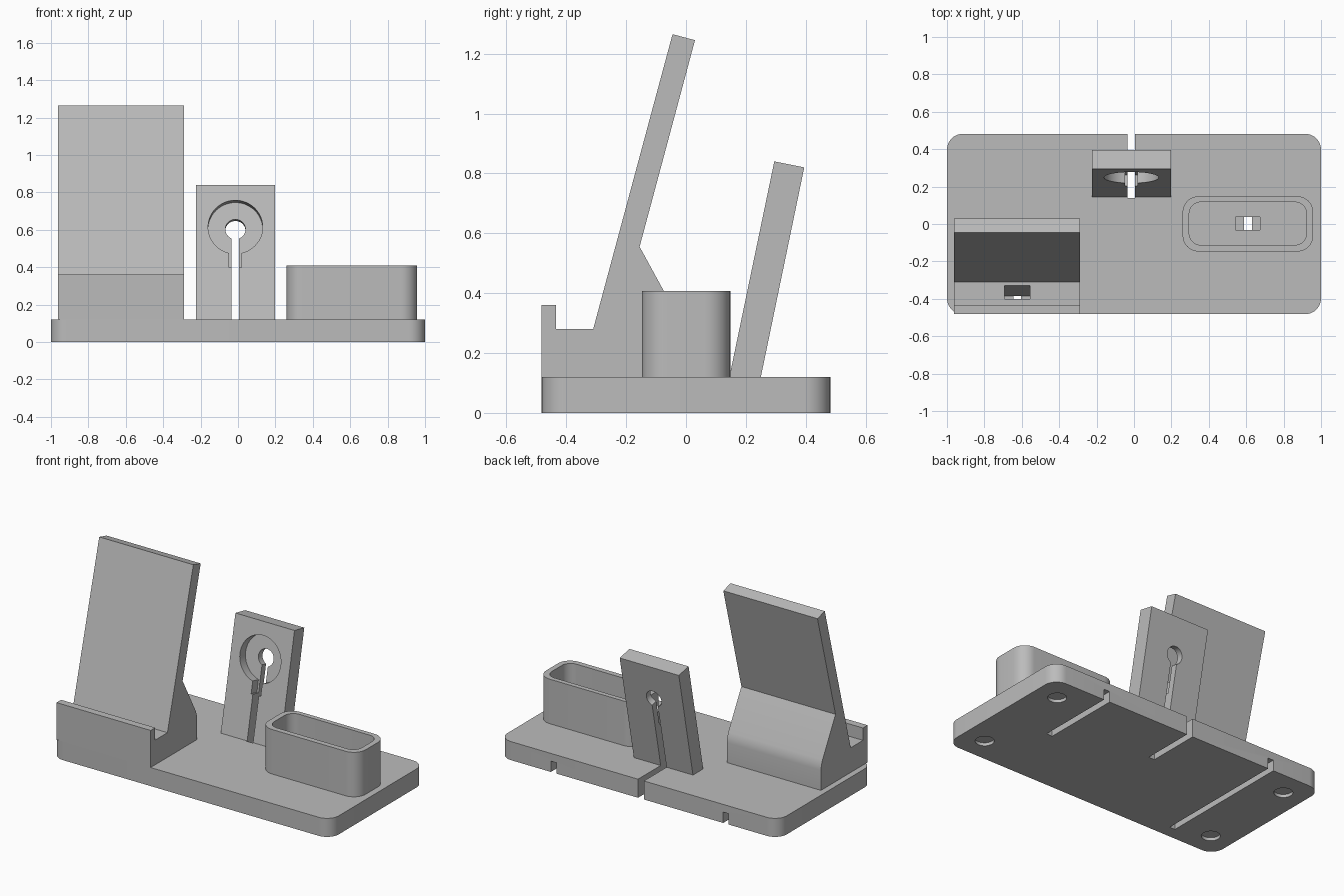
import bpy, bmesh, math
from mathutils import Matrix, Vector

if "Cube" in bpy.data.objects:
    bpy.data.objects.remove(bpy.data.objects["Cube"], do_unlink=True)

grey = bpy.data.materials.new("matte_grey")
grey.use_nodes = True
colour = (0.5, 0.5, 0.5, 1)
grey.diffuse_color = colour
grey.node_tree.nodes["Principled BSDF"].inputs["Base Color"].default_value = colour


def finish(name, bm):
    bmesh.ops.recalc_face_normals(bm, faces=bm.faces)
    mesh = bpy.data.meshes.new(name)
    bm.to_mesh(mesh)
    bm.free()
    mesh.materials.append(grey)
    obj = bpy.data.objects.new(name, mesh)
    bpy.context.collection.objects.link(obj)
    return obj


def block(name, x, y, z, radius=0, matrix=None):
    """Box from ranges, with optional rounded upright edges."""
    bm = bmesh.new()
    bmesh.ops.create_cube(bm, size=1)
    for v in bm.verts:
        v.co = Vector([r[0] if c < 0 else r[1] for c, r in zip(v.co, (x, y, z))])
    if radius:
        upright = [e for e in bm.edges
                   if abs(e.verts[0].co.z - e.verts[1].co.z) > 0.01]
        bmesh.ops.bevel(bm, geom=upright, offset=radius, segments=10,
                        profile=0.5, affect='EDGES')
    if matrix:
        bm.transform(matrix)
    return finish(name, bm)


def prism(name, profile, x0, x1):
    """Side profile (y, z) extruded across x."""
    bm = bmesh.new()
    face = bm.faces.new([bm.verts.new((x0, y, z)) for y, z in profile])
    new = bmesh.ops.extrude_face_region(bm, geom=[face])["geom"]
    bmesh.ops.translate(bm, vec=(x1 - x0, 0, 0),
                        verts=[v for v in new if isinstance(v, bmesh.types.BMVert)])
    return finish(name, bm)


def disc(name, radius, depth, matrix):
    bm = bmesh.new()
    bmesh.ops.create_cone(bm, cap_ends=True, segments=48, radius1=radius,
                          radius2=radius, depth=depth, matrix=matrix)
    return finish(name, bm)


def cut(obj, cutters):
    bpy.context.view_layer.objects.active = obj
    for c in cutters:
        mod = obj.modifiers.new("cut", 'BOOLEAN')
        mod.operation = 'DIFFERENCE'
        mod.solver = 'EXACT'
        mod.object = c
        bpy.ops.object.modifier_apply(modifier=mod.name)


TOP = 0.12
GROOVE = 0.07

# Main parts
base = block("base", (-1, 1), (-0.482, 0.482), (0, TOP), 0.085)

# Phone rest, with a softly rounded rear gusset
gusset = [(-0.155, 0.555), (-0.022, 0.312), (-0.01, 0.28), (-0.006, 0.25), (-0.006, TOP)]
phone_rest = prism("phone_rest", [
    (-0.482, TOP), (-0.482, 0.36), (-0.435, 0.36), (-0.435, 0.28),
    (-0.31, 0.28), (-0.045, 1.265), (0.03, 1.245)] + gusset, -0.962, -0.288)

watch_rest = prism("watch_rest", [
    (0.145, TOP), (0.25, TOP), (0.395, 0.82), (0.295, 0.84)], -0.225, 0.198)

cup = block("earbud_cup", (0.26, 0.958), (-0.147, 0.148), (TOP, 0.408), 0.085)

# Cutters: cable paths
slot = block("slot_cutter", (-0.036, 0.006), (0.14, 0.6), (-0.1, 0.6))
phone_groove = block("groove_cutter", (-0.643, -0.604), (-0.4, 0.6), (-0.1, GROOVE))
cup_groove = block("groove_cutter", (0.588, 0.63), (-0.032, 0.6), (-0.1, GROOVE))
phone_hole = prism("hole_cutter", [
    (-0.386, GROOVE - 0.002), (-0.33, 0.28), (-0.322, 0.31),
    (-0.392, 0.31), (-0.4, 0.28), (-0.456, GROOVE - 0.002)], -0.692, -0.556)
cup_hole = block("hole_cutter", (0.542, 0.673), (-0.032, 0.038), (GROOVE - 0.002, 0.3))

# Cutters: cup cavity, foot recesses, charger seat
cavity = block("cavity_cutter", (0.295, 0.923), (-0.112, 0.117), (0.18, 0.6), 0.062)
feet = [disc("foot_cutter", 0.055, 0.04, Matrix.Translation((sx * 0.85, sy * 0.325, 0)))
        for sx in (-1, 1) for sy in (-1, 1)]
tilt = math.atan2(0.15, 0.72)
seat_frame = (Matrix.Translation((-0.014, 0.248, 0.615))
              @ Matrix.Rotation(math.pi / 2 - tilt, 4, 'X'))
seat = disc("seat_cutter", 0.146, 0.12, seat_frame)
pin_hole = disc("pin_cutter", 0.054, 0.6, seat_frame)
neck = block("neck_cutter", (-0.034, 0.034), (-0.22, 0), (-0.06, 0.06), 0, seat_frame)

cut(base, [slot, phone_groove, cup_groove, phone_hole, cup_hole] + feet)
cut(phone_rest, [phone_hole])
cut(watch_rest, [seat, neck, pin_hole, slot])
cut(cup, [cavity, cup_hole])

for c in [slot, phone_groove, cup_groove, phone_hole, cup_hole, cavity,
          seat, pin_hole, neck] + feet:
    bpy.data.objects.remove(c, do_unlink=True)

# Smooth the rounded surfaces, keep edges crisp
bpy.ops.object.select_all(action='DESELECT')
for obj in (base, phone_rest, watch_rest, cup):
    obj.select_set(True)
bpy.context.view_layer.objects.active = base
bpy.ops.object.shade_smooth_by_angle(angle=math.radians(30))
